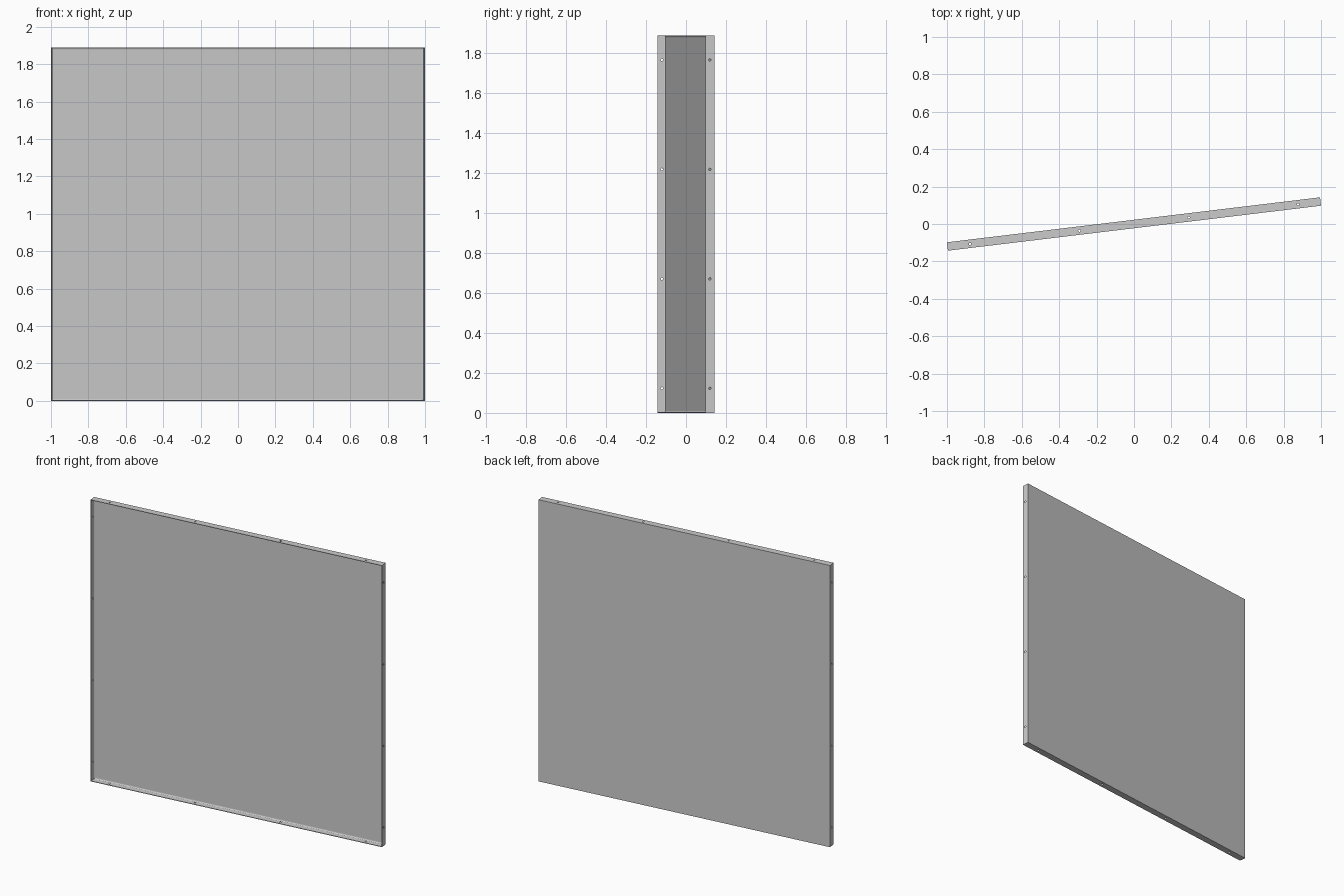
import bpy, bmesh, math
from mathutils import Matrix, Vector

if "Cube" in bpy.data.objects:
    bpy.data.objects.remove(bpy.data.objects["Cube"])

L, D, H, T = 2.009, 0.045, 1.89, 0.005   # length, depth, height, sheet thickness
ANGLE = math.radians(6.87)


def finish(bm, name):
    bmesh.ops.recalc_face_normals(bm, faces=bm.faces)
    me = bpy.data.meshes.new(name)
    bm.to_mesh(me)
    bm.free()
    ob = bpy.data.objects.new(name, me)
    bpy.context.collection.objects.link(ob)
    return ob


# Shallow tray: box with its front face inset and pushed back
bm = bmesh.new()
bmesh.ops.create_cube(bm, size=1, matrix=Matrix.Translation((0, 0, H / 2)) @ Matrix.Diagonal((L, D, H, 1)))
bm.normal_update()
front = min(bm.faces, key=lambda f: f.calc_center_median().y)
bmesh.ops.inset_region(bm, faces=[front], thickness=T)
floor = bmesh.ops.extrude_discrete_faces(bm, faces=[front])["faces"][0]
bmesh.ops.translate(bm, verts=floor.verts, vec=(0, D - T, 0))
# small bend radius where the flanges meet the panel
bmesh.ops.bevel(bm, geom=list(floor.edges), offset=0.007, segments=3, profile=0.5, affect='EDGES')
panel = finish(bm, "flanged_panel")

# Screw holes: four through each flange
bm = bmesh.new()


def hole(pos, axis):
    rot = Vector((0, 0, 1)).rotation_difference(Vector(axis)).to_matrix().to_4x4()
    bmesh.ops.create_cone(bm, cap_ends=True, segments=16, radius1=0.006, radius2=0.006,
                          depth=0.03, matrix=Matrix.Translation(pos) @ rot)


for k in (-1.5, -0.5, 0.5, 1.5):
    for side in (-1, 1):
        hole((side * L / 2, -0.001, H / 2 + k * 0.548), (1, 0, 0))
        hole((k * 0.589, -0.001, H / 2 + side * H / 2), (0, 0, 1))
cutter = finish(bm, "hole_cutter")
cutter.hide_render = True

mod = panel.modifiers.new("holes", 'BOOLEAN')
mod.operation = 'DIFFERENCE'
mod.solver = 'EXACT'
mod.object = cutter
bpy.context.view_layer.objects.active = panel
bpy.ops.object.modifier_apply(modifier=mod.name)
bpy.data.objects.remove(cutter)

# Panel stands slightly turned about the vertical axis
panel.rotation_euler.z = ANGLE
